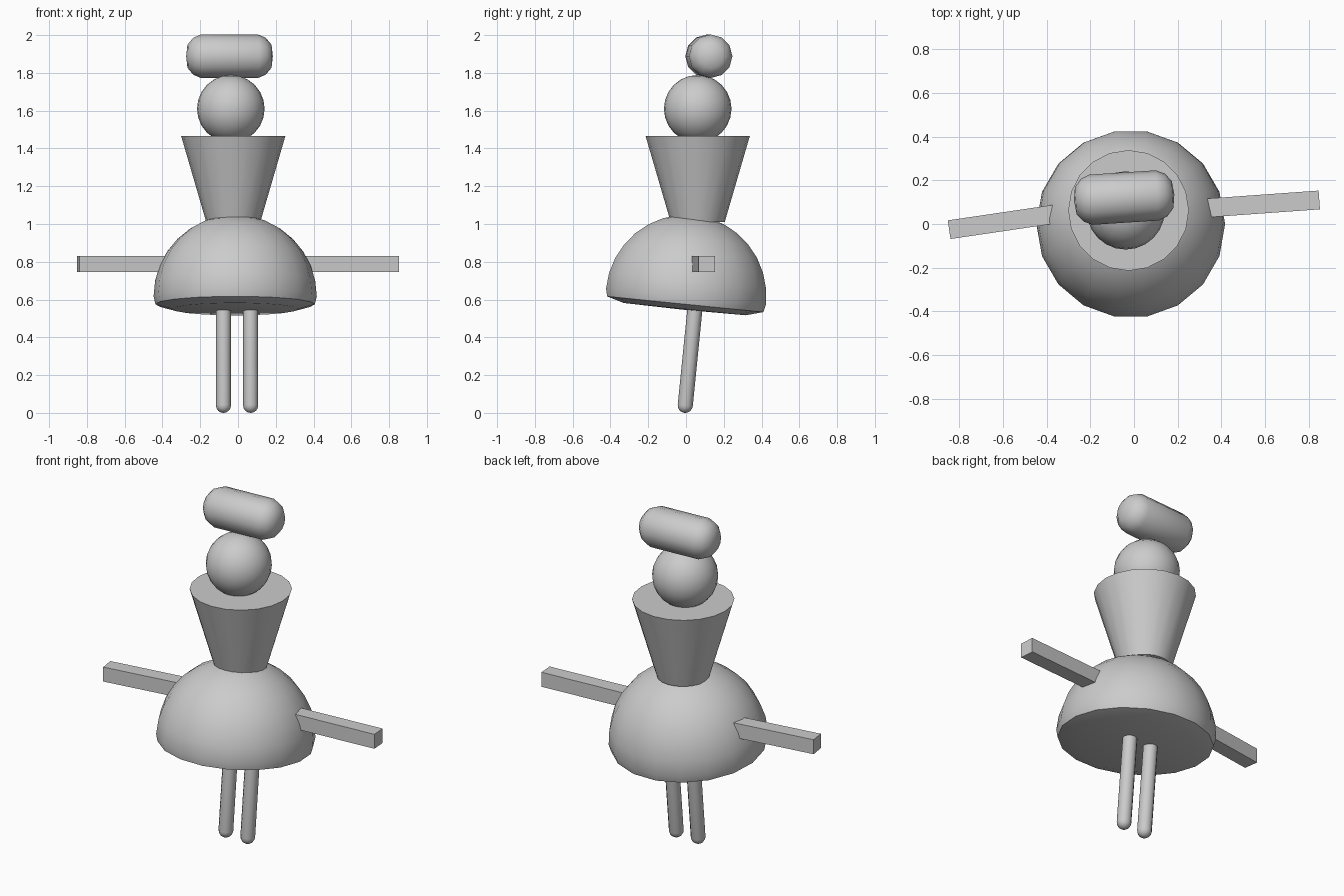
import bpy, bmesh, math
from mathutils import Vector

if "Cube" in bpy.data.objects:
    bpy.data.objects.remove(bpy.data.objects["Cube"])

TILT = Vector((0, 0.1, 0.995)).normalized()   # whole lower body leans back slightly


def finish(name, bm, angle=40):
    bmesh.ops.recalc_face_normals(bm, faces=bm.faces)
    mesh = bpy.data.meshes.new(name)
    bm.to_mesh(mesh)
    bm.free()
    ob = bpy.data.objects.new(name, mesh)
    bpy.context.collection.objects.link(ob)
    bpy.ops.object.select_all(action='DESELECT')
    bpy.context.view_layer.objects.active = ob
    ob.select_set(True)
    bpy.ops.object.shade_smooth_by_angle(angle=math.radians(angle))
    return ob


def lathe(name, profile, origin, axis, sides, angle=40):
    """Spin (radius, height) points around an axis through origin."""
    bm = bmesh.new()
    rings = []
    for r, h in profile:
        n = sides if r > 1e-5 else 1
        rings.append([bm.verts.new((r * math.cos(2 * math.pi * i / sides),
                                    r * math.sin(2 * math.pi * i / sides), h))
                      for i in range(n)])
    for a, b in zip(rings, rings[1:]):
        for i in range(sides):
            j = (i + 1) % sides
            quad = [a[i % len(a)], a[j % len(a)], b[j % len(b)], b[i % len(b)]]
            bm.faces.new(list(dict.fromkeys(quad)))
    for end in (rings[0], rings[-1]):
        if len(end) > 1:
            bm.faces.new(end)
    ob = finish(name, bm, angle)
    ob.location = origin
    ob.rotation_mode = 'QUATERNION'
    ob.rotation_quaternion = Vector(axis).to_track_quat('Z', 'Y')
    return ob


def arc(radius, start, stop, steps, height=0):
    """Profile points on a circle between two latitudes in degrees."""
    pts = []
    for i in range(steps + 1):
        t = math.radians(start + (stop - start) * i / steps)
        pts.append((max(0, radius * math.cos(t)), height + radius * math.sin(t)))
    return pts


# Dome-shaped lower body with a softened bottom rim
dome = [(0, -0.072), (0.33, -0.068), (0.422, -0.042)] + arc(0.432, 0, 90, 8)
lathe("skirt_body", dome, (-0.015, 0, 0.617), TILT, 18)

# Flared torso, narrow at the waist
lathe("torso", [(0.143, 1.01), (0.276, 1.466)], (-0.025, 0.062, 0), (0, 0, 1), 20)

# Ball head
lathe("head", arc(0.179, -90, 90, 12), (-0.038, 0.062, 1.61), (0, 0, 1), 24)

# Rounded bar on top of the head
R, H = 0.115, 0.152
cap = [(0, -0.23), (0.062, -0.222), (0.098, -0.192), (R, -H)]
bar = cap + [(r, -h) for r, h in reversed(cap)]
lathe("hat", bar, (-0.045, 0.121, 1.888), (1, 0.065, 0), 12)

# Pair of leaning legs with rounded feet
for side, x in (("left", -0.077), ("right", 0.067)):
    leg = arc(0.04, -90, 0, 4, 0.04) + [(0.04, 0.56)]
    lathe(side + "_leg", leg, (x, -0.008, 0.0), TILT, 12)


# Square arms sticking out of the body
def arm(name, start, end, size=0.086):
    start, end = Vector(start), Vector(end)
    bm = bmesh.new()
    bmesh.ops.create_cube(bm, size=1)
    bmesh.ops.scale(bm, vec=((end - start).length, size, size), verts=bm.verts)
    ob = finish(name, bm, 30)
    ob.location = (start + end) / 2
    d = end - start
    ob.rotation_euler = (0, 0, math.atan2(d.y, d.x))


arm("right_arm", (0.33, 0.073, 0.788), (0.848, 0.11, 0.788))
arm("left_arm", (-0.33, 0.05, 0.788), (-0.846, -0.026, 0.788))
